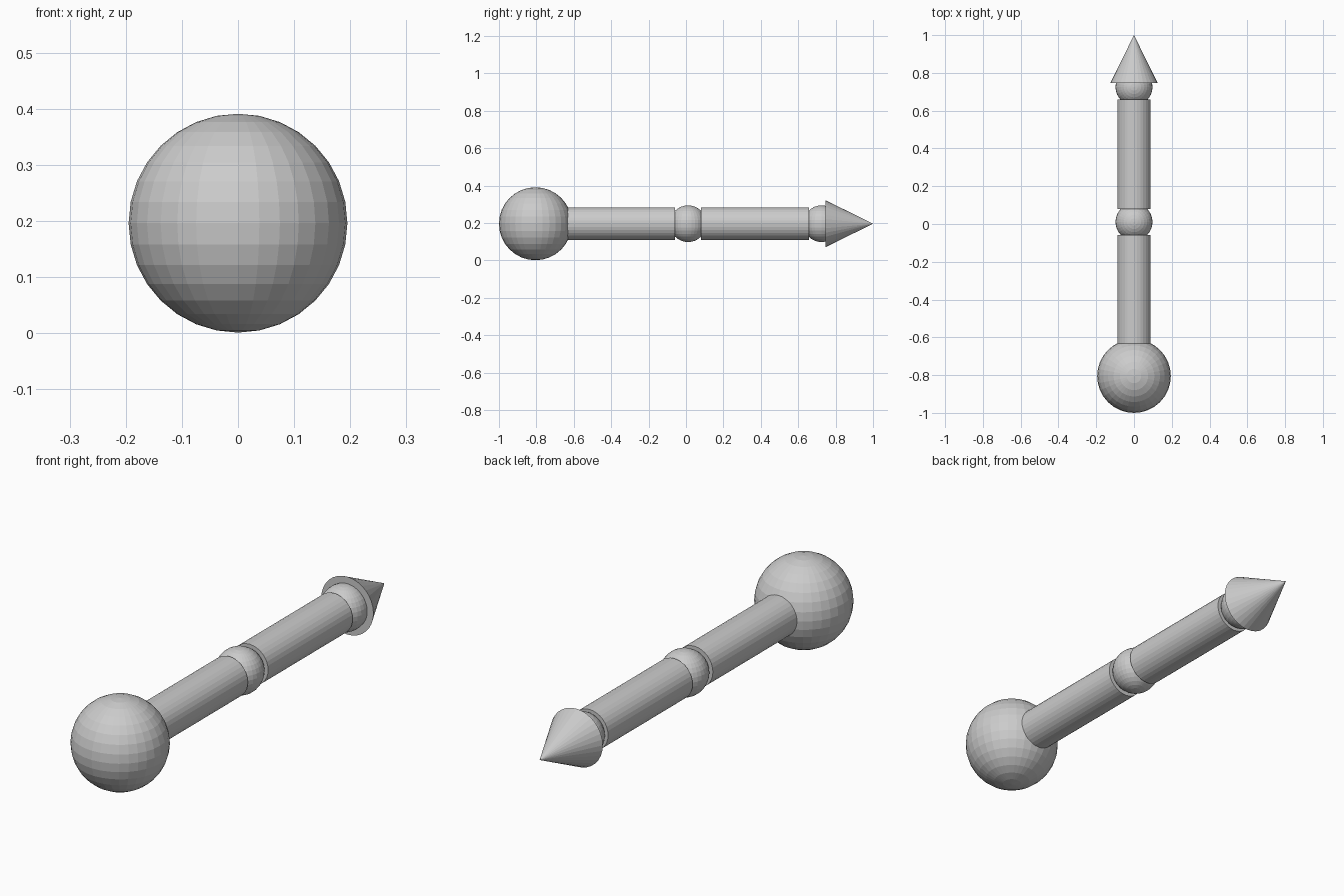
import bpy
import math

cube = bpy.data.objects.get("Cube")
if cube:
    bpy.data.objects.remove(cube, do_unlink=True)

# Single plain grey
GREY = (0.6, 0.6, 0.6, 1)
grey = bpy.data.materials.new("grey")
grey.use_nodes = True
grey.diffuse_color = GREY
grey.node_tree.nodes["Principled BSDF"].inputs["Base Color"].default_value = GREY

AXIS_Z = 0.196
ALONG_Y = (-math.pi / 2, 0, 0)


def finish(name):
    obj = bpy.context.object
    obj.name = name
    obj.data.materials.append(grey)


def ball(name, y, radius):
    bpy.ops.mesh.primitive_uv_sphere_add(
        segments=32, ring_count=16, radius=radius, location=(0, y, AXIS_Z))
    finish(name)


def rod(name, start, end):
    bpy.ops.mesh.primitive_cylinder_add(
        vertices=32, radius=0.088, depth=end - start,
        location=(0, (start + end) / 2, AXIS_Z), rotation=ALONG_Y)
    finish(name)


# Handle ball, two rods with ball joints
ball("handle_ball", -0.805, 0.195)
rod("front_rod", -0.64, -0.058)
ball("middle_joint", 0.011, 0.098)
rod("back_rod", 0.08, 0.658)
ball("tip_joint", 0.725, 0.098)

# Pointed tip
bpy.ops.mesh.primitive_cone_add(
    vertices=32, radius1=0.125, radius2=0, depth=0.253,
    location=(0, 0.8735, AXIS_Z), rotation=ALONG_Y)
finish("pointed_tip")
